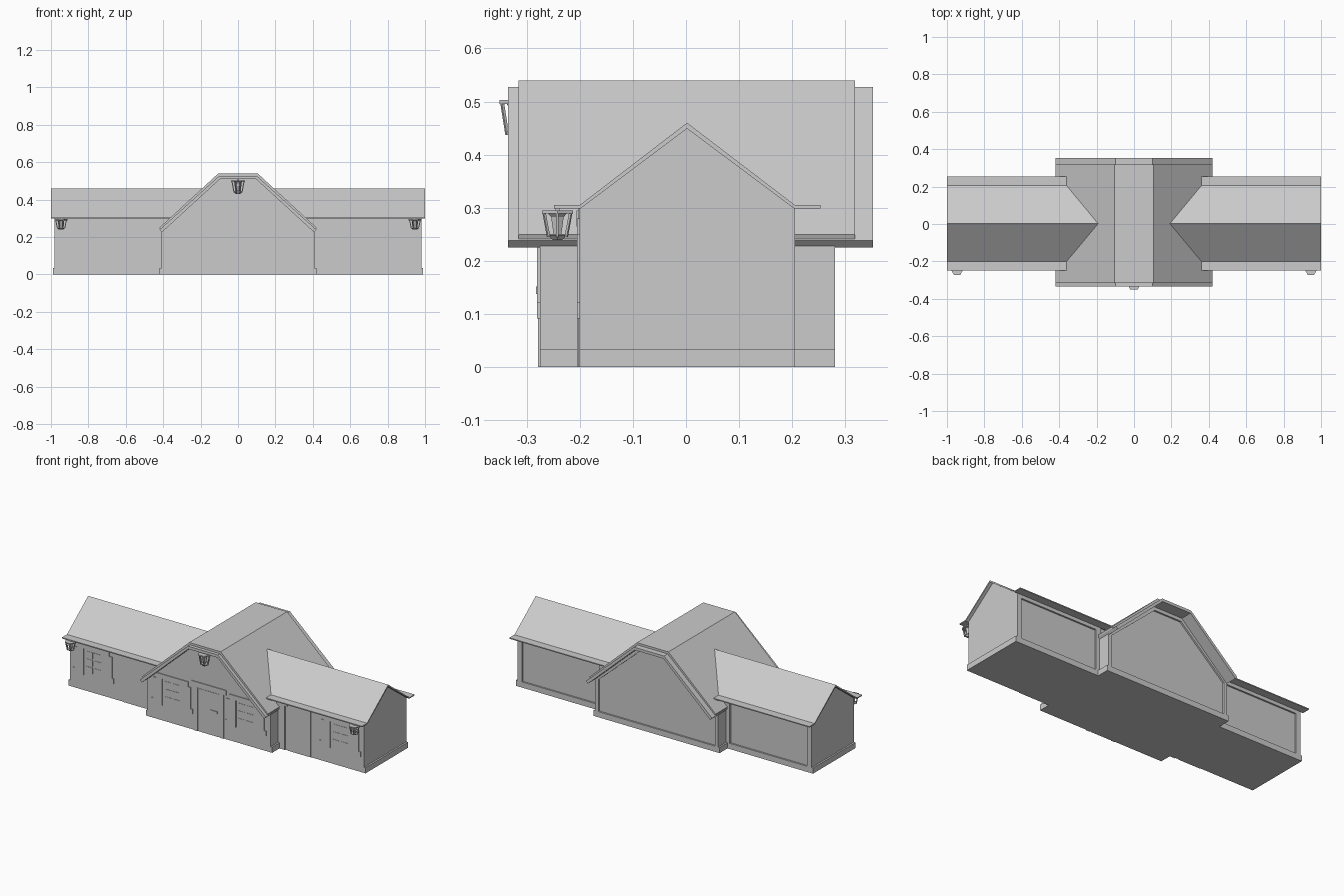
import bpy, bmesh, math
from mathutils import Vector

if "Cube" in bpy.data.objects:
    bpy.data.objects.remove(bpy.data.objects["Cube"])

mat = bpy.data.materials.new("stone grey")
mat.diffuse_color = (0.6, 0.6, 0.6, 1)
mat.use_nodes = True
mat.node_tree.nodes["Principled BSDF"].inputs["Base Color"].default_value = mat.diffuse_color


def finish(name, bm):
    bmesh.ops.recalc_face_normals(bm, faces=bm.faces)
    me = bpy.data.meshes.new(name)
    bm.to_mesh(me)
    bm.free()
    me.materials.append(mat)
    ob = bpy.data.objects.new(name, me)
    bpy.context.collection.objects.link(ob)
    return ob


def prism(name, pts, axis, a, b):
    """Extrude a 2D outline from a to b: axis 'y' uses (x, z), 'x' uses (y, z)."""
    bm = bmesh.new()
    place = (lambda p, t: (p[0], t, p[1])) if axis == 'y' else (lambda p, t: (t, p[0], p[1]))
    lo = [bm.verts.new(place(p, a)) for p in pts]
    hi = [bm.verts.new(place(p, b)) for p in pts]
    bm.faces.new(lo)
    bm.faces.new(hi)
    n = len(pts)
    for i in range(n):
        j = (i + 1) % n
        bm.faces.new((lo[i], lo[j], hi[j], hi[i]))
    return finish(name, bm)


def box(name, x0, x1, y0, y1, z0, z1):
    return prism(name, [(x0, z0), (x1, z0), (x1, z1), (x0, z1)], 'y', y0, y1)


def sym(half):
    """Complete a right-hand open profile by mirroring it in x."""
    return half + [(-x, z) for x, z in reversed(half)]


def band(outer, inner):
    return sym(outer) + list(reversed(sym(inner)))


# Central hall: walls, plinth and raised frame round the back panel
hall = [(0.41, 0), (0.41, 0.236), (0.098, 0.514)]
prism("hall_walls", sym(hall), 'y', -0.275, 0.27)
box("hall_plinth", -0.42, 0.42, -0.275, 0.28, 0, 0.034)
prism("hall_back_frame", band(hall, [(0.388, 0), (0.388, 0.226), (0.09, 0.49)]), 'y', 0.265, 0.28)

# Central roof: wider lower layer and shorter upper layer
prism("hall_roof_lower", band([(0.42, 0.238), (0.1, 0.527)], [(0.407, 0.225), (0.096, 0.51)]),
      'y', -0.335, 0.352)
prism("hall_roof_upper", band([(0.42, 0.25), (0.105, 0.54)], [(0.415, 0.238), (0.1, 0.525)]),
      'y', -0.315, 0.318)


def window(name, cx, y, jambs=(-1, 1)):
    """Six panes between stepped stone jambs under a lintel."""
    box(name + "_lintel", cx - 0.107, cx + 0.107, y - 0.005, y + 0.01, 0.252, 0.28)
    for s in jambs:
        outline = [(0.064, 0.092), (0.137, 0.092), (0.137, 0.122), (0.125, 0.122), (0.125, 0.25),
                   (0.107, 0.25), (0.107, 0.28), (0.064, 0.28)]
        prism(name + "_jamb", [(cx + s * u, z) for u, z in outline], 'y', y - 0.005, y + 0.01)
    for i in (-1, 1):
        for k in range(3):
            z = 0.112 + k * 0.046
            box(name + "_pane", cx + i * 0.027 - 0.022, cx + i * 0.027 + 0.022,
                y - 0.002, y + 0.005, z, z + 0.037)


# Hall front: two windows and the main door
for s in (-1, 1):
    window("hall_window", s * 0.245, -0.275)
    box("door_post", *sorted((s * 0.075, s * 0.1)), -0.279, -0.27, 0, 0.27)
box("door_lintel", -0.115, 0.115, -0.28, -0.27, 0.265, 0.295)
box("door_panel", -0.066, 0.066, -0.277, -0.27, 0, 0.258)
box("door_handle", 0.012, 0.056, -0.282, -0.278, 0.145, 0.152)
box("door_handle_plate", 0.042, 0.056, -0.282, -0.274, 0.138, 0.152)

# Side wings
gable = [(-0.2, 0), (0.205, 0), (0.205, 0.303), (0.002, 0.453), (-0.2, 0.303)]
core = [(-0.2, 0), (0.195, 0), (0.195, 0.303), (0.002, 0.453), (-0.2, 0.303)]
wing_roof = [(-0.248, 0.305), (-0.2, 0.305), (0.002, 0.46), (0.205, 0.305), (0.253, 0.305),
             (0.253, 0.299), (0.203, 0.299), (0.002, 0.449), (-0.198, 0.299), (-0.248, 0.299)]
for s in (-1, 1):
    prism("wing_walls", core, 'x', s * 0.15, s * 0.96)
    prism("wing_end_wall", gable, 'x', s * 0.95, s * 0.98)
    box("wing_plinth", *sorted((s * 0.15, s * 0.99)), -0.2, 0.205, 0, 0.034)
    box("wing_back_post", *sorted((s * 0.4, s * 0.435)), 0.19, 0.205, 0, 0.3)
    box("wing_back_rail", *sorted((s * 0.4, s * 0.96)), 0.19, 0.205, 0.278, 0.301)
    prism("wing_roof", wing_roof, 'x', s * 0.15, s * 1.0)
    # front openings
    window("wing_window", s * 0.822, -0.2)
    box("wing_door_panel", *sorted((s * 0.475, s * 0.625)), -0.203, -0.195, 0, 0.299)
    box("wing_door_jamb", *sorted((s * 0.4, s * 0.455)), -0.205, -0.195, 0, 0.27)
    box("wing_door_lintel", *sorted((s * 0.4, s * 0.47)), -0.206, -0.195, 0.265, 0.295)


def frustum(bm, c, z0, z1, r0, r1):
    """Six-sided ring of solid faces between two heights."""
    rings = []
    for z, r in ((z0, r0), (z1, r1)):
        rings.append([bm.verts.new((c[0] + r * math.cos(i * math.pi / 3),
                                    c[1] + r * math.sin(i * math.pi / 3), z)) for i in range(6)])
    lo, hi = rings
    bm.faces.new(lo)
    bm.faces.new(hi)
    for i in range(6):
        j = (i + 1) % 6
        bm.faces.new((lo[i], lo[j], hi[j], hi[i]))


def lantern(name, x, y, top, h, r):
    bm = bmesh.new()
    frustum(bm, (x, y), top - 0.1 * h, top, r, r)                     # cap plate
    frustum(bm, (x, y), top - 0.22 * h, top - 0.1 * h, r * 0.4, r * 0.6)
    frustum(bm, (x, y), top - 0.8 * h, top - 0.22 * h, r * 0.25, r * 0.4)  # lamp
    frustum(bm, (x, y), top - h, top - 0.82 * h, r * 0.3, r * 0.62)   # base cup
    for i in range(6):                                                # cage bars
        d = Vector((math.cos(i * math.pi / 3), math.sin(i * math.pi / 3), 0))
        t = Vector((-d.y, d.x, 0)) * r * 0.07
        ends = []
        for z, rad in ((top - 0.9 * h, 0.56), (top - 0.05 * h, 0.86)):
            c = Vector((x, y, z)) + d * r * rad
            o = d * r * 0.07
            ends.append([bm.verts.new(c + e) for e in (t + o, t - o, -t - o, -t + o)])
        lo, hi = ends
        bm.faces.new(lo)
        bm.faces.new(hi)
        for k in range(4):
            m = (k + 1) % 4
            bm.faces.new((lo[k], lo[m], hi[m], hi[k]))
    finish(name, bm)


# Hanging lanterns under the eaves
lantern("hall_lantern", 0, -0.318, 0.503, 0.073, 0.038)
box("hall_lantern_hanger", -0.004, 0.004, -0.322, -0.314, 0.5, 0.515)
for s in (-1, 1):
    lantern("wing_lantern", s * 0.946, -0.242, 0.295, 0.056, 0.034)
    box("wing_lantern_hanger", s * 0.946 - 0.004, s * 0.946 + 0.004, -0.246, -0.238, 0.29, 0.301)
